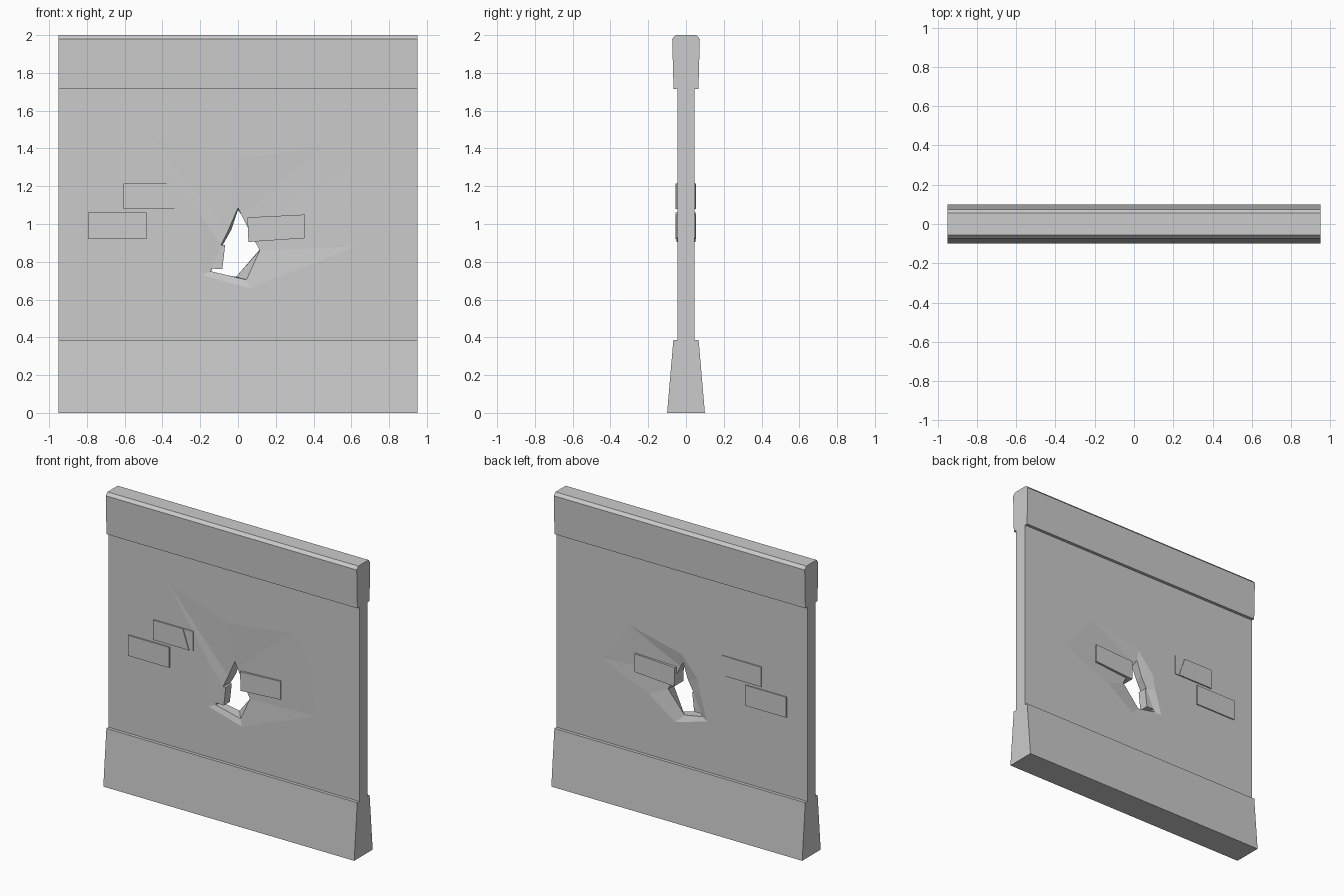
import bpy, bmesh

if "Cube" in bpy.data.objects:
    bpy.data.objects.remove(bpy.data.objects["Cube"])


def finish(bm, name):
    bmesh.ops.recalc_face_normals(bm, faces=bm.faces)
    mesh = bpy.data.meshes.new(name)
    bm.to_mesh(mesh)
    bm.free()
    obj = bpy.data.objects.new(name, mesh)
    bpy.context.collection.objects.link(obj)
    return obj


def prism(name, start, end):
    """Closed solid between two matching rings of points."""
    bm = bmesh.new()
    a = [bm.verts.new(p) for p in start]
    b = [bm.verts.new(p) for p in end]
    bm.faces.new(a)
    bm.faces.new(b)
    for i in range(len(a)):
        j = (i + 1) % len(a)
        bm.faces.new((a[i], a[j], b[j], b[i]))
    return finish(bm, name)


def rail(name, half):
    """Mirror a half profile (y, z) and run it along the wall."""
    ring = half + [(-y, z) for y, z in reversed(half)]
    return prism(name, [(-0.95, y, z) for y, z in ring], [(0.95, y, z) for y, z in ring])


def brick(name, outline, front, back):
    return prism(name, [(x, front, z) for x, z in outline], [(x, back, z) for x, z in outline])


# Base plinth and top coping
rail("base_plinth", [(0.1, 0), (0.067, 0.385)])
rail("top_coping", [(0.066, 1.715), (0.073, 1.98), (0.055, 2.0)])

# Cracked panel: chipped crater on each face around a jagged hole
T = 0.045
rect = [(-0.95, 0.385), (-0.95, 1.715), (0.95, 1.715), (0.95, 0.385)]
hole_front = [(-0.05, 0.97), (0, 1.085), (0.02, 1.045), (0.05, 0.985),
              (0.115, 0.86), (0.045, 0.705), (-0.145, 0.75), (-0.09, 0.89)]
hole_back = [(-0.035, 0.97), (0, 1.075), (0.02, 1.045), (0.05, 0.985),
             (0.115, 0.865), (-0.01, 0.72), (-0.145, 0.745), (-0.08, 0.89)]
crater_front = [(-0.5, 1.5), (-0.04, 1.34), (0.43, 1.4), (0.57, 1.28),
                (0.62, 0.88), (0.06, 0.66), (-0.19, 0.73), (-0.2, 1.05)]
crater_back = [(-0.12, 1.0), (0, 1.14), (0.39, 1.23), (0.61, 0.95),
               (0.25, 0.8), (0.05, 0.66), (-0.19, 0.73), (-0.14, 0.9)]

bm = bmesh.new()


def loop(points, y):
    return [bm.verts.new((x, y, z)) for x, z in points]


def bridge(a, b):
    for i in range(len(a)):
        j = (i + 1) % len(a)
        bm.faces.new((a[i], a[j], b[j], b[i]))


def ring_edges(vs):
    out = []
    for i in range(len(vs)):
        pair = (vs[i], vs[(i + 1) % len(vs)])
        out.append(bm.edges.get(pair) or bm.edges.new(pair))
    return out


sides = []
for s, hole, crater, dent in ((-1, hole_front, crater_front, 0.01), (1, hole_back, crater_back, 0.015)):
    outer, mid, inner = loop(rect, s * T), loop(crater, s * T), loop(hole, s * (T - dent))
    bridge(mid, inner)
    bmesh.ops.triangle_fill(bm, use_beauty=True, edges=ring_edges(outer) + ring_edges(mid), normal=(0, s, 0))
    sides.append((outer, inner))
bridge(sides[0][0], sides[1][0])
bridge(sides[0][1], sides[1][1])
finish(bm, "cracked_panel")

# Exposed bricks passing through the panel
brick("upper_left_brick", [(-0.605, 1.08), (-0.605, 1.215), (-0.38, 1.215), (-0.335, 1.08)], -0.055, 0.053)
brick("upper_left_brick_end", [(-0.335, 1.08), (-0.38, 1.215), (-0.305, 1.215), (-0.305, 1.08)], -0.05, 0.049)
brick("lower_left_brick", [(-0.795, 0.92), (-0.795, 1.06), (-0.485, 1.06), (-0.485, 0.92)], -0.055, 0.053)
brick("right_brick", [(0.055, 0.905), (0.05, 1.035), (0.355, 1.05), (0.355, 0.925)], -0.05, 0.05)
brick("hole_brick", [(-0.19, 0.765), (-0.19, 0.89), (-0.068, 0.89), (-0.083, 0.762)], -0.035, 0.03)
